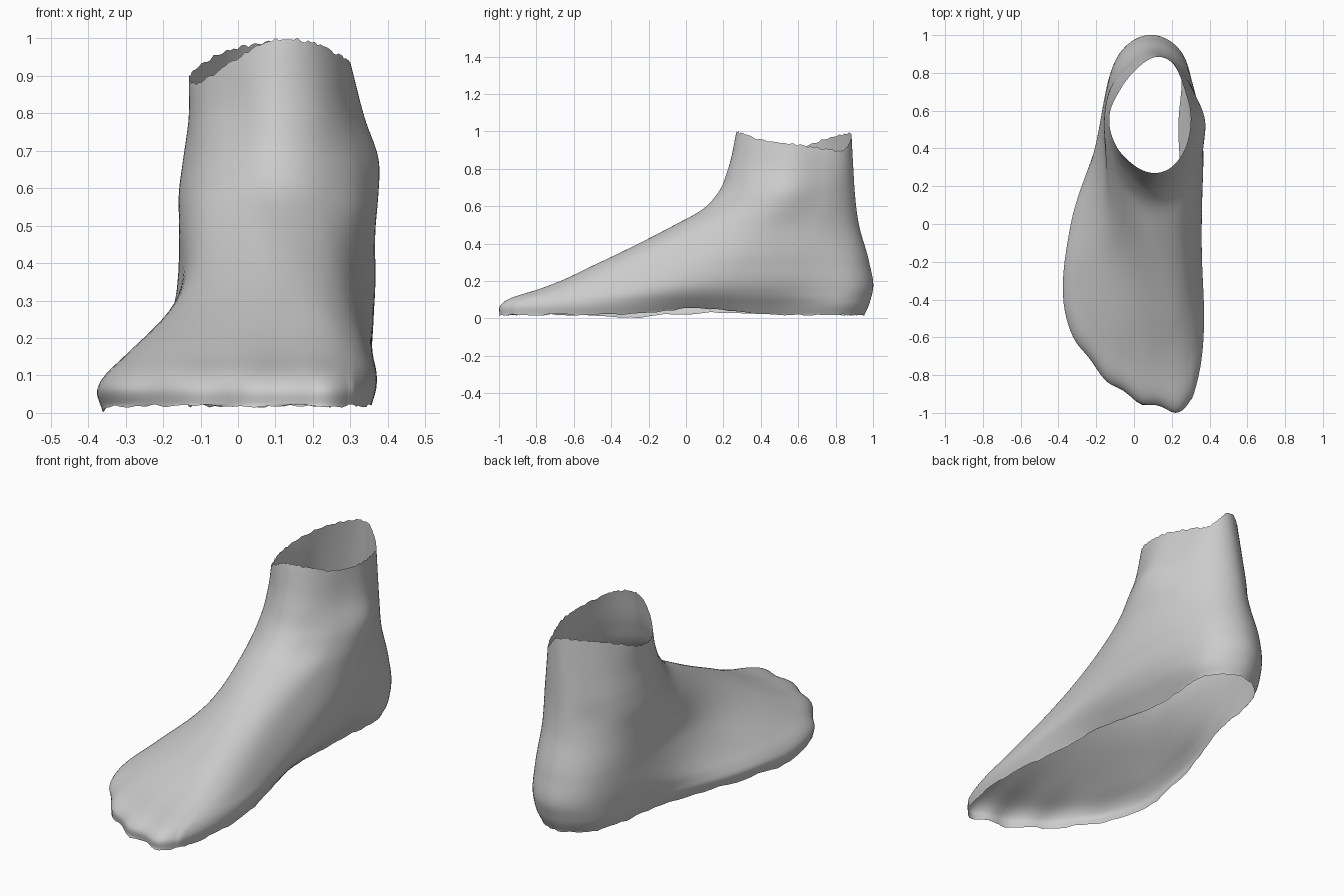
import bpy, math, random

random.seed(4)
SEG, RINGS = 128, 84

# Horizontal sections: z, front y, back y, then x of 11 points round the ring
# (front, five up the inner side, five back down the outer side)
SECTIONS = [
    (0.02, -0.985, 0.955, 0.22, 0.325, 0.355, 0.28, 0.235, 0.245, -0.085, -0.165, -0.325, -0.345, -0.105),
    (0.07, -0.98, 0.978, 0.22, 0.33, 0.37, 0.31, 0.268, 0.265, -0.095, -0.175, -0.335, -0.36, -0.11),
    (0.11, -0.925, 0.99, 0.21, 0.325, 0.37, 0.332, 0.295, 0.27, -0.095, -0.175, -0.305, -0.34, -0.11),
    (0.15, -0.80, 1.00, 0.20, 0.32, 0.36, 0.347, 0.312, 0.268, -0.09, -0.175, -0.26, -0.30, -0.11),
    (0.30, -0.46, 0.98, 0.17, 0.275, 0.33, 0.365, 0.335, 0.255, -0.08, -0.16, -0.165, -0.15, -0.01),
    (0.50, -0.06, 0.925, 0.115, 0.235, 0.32, 0.368, 0.325, 0.225, -0.04, -0.14, -0.155, -0.105, 0.01),
    (0.58, 0.085, 0.912, 0.11, 0.225, 0.328, 0.375, 0.315, 0.215, -0.02, -0.13, -0.158, -0.11, 0.00),
    (0.67, 0.17, 0.903, 0.11, 0.225, 0.328, 0.377, 0.305, 0.21, -0.01, -0.115, -0.148, -0.105, 0.00),
    (0.80, 0.225, 0.895, 0.11, 0.22, 0.30, 0.34, 0.285, 0.21, 0.01, -0.09, -0.133, -0.10, 0.01),
    (1.00, 0.27, 0.885, 0.11, 0.21, 0.28, 0.30, 0.262, 0.21, 0.04, -0.06, -0.13, -0.10, 0.00),
]
# Height of the torn ankle rim round the ring, starting at the front
RIM = [1.0, 0.985, 0.95, 0.93, 0.91, 0.90, 0.985, 0.985, 0.955, 0.90, 0.885, 0.95]


def around(values, u):
    """Smooth closed interpolation, u in 0..1."""
    n = len(values)
    i = int(u * n)
    t = u * n - i
    p0, p1, p2, p3 = (values[(i + k) % n] for k in (-1, 0, 1, 2))
    return 0.5 * (2 * p1 + (p2 - p0) * t + (2 * p0 - 5 * p1 + 4 * p2 - p3) * t * t
                  + (3 * p1 - p0 - 3 * p2 + p3) * t ** 3)


def slope(i, c):
    """Tangent of column c at section i, weighted by the height steps."""
    def step(a):
        p, q = SECTIONS[a], SECTIONS[a + 1]
        return (q[c] - p[c]) / (q[0] - p[0]), q[0] - p[0]
    if i == 0:
        return step(0)[0]
    if i == len(SECTIONS) - 1:
        return step(i - 1)[0]
    (d0, h0), (d1, h1) = step(i - 1), step(i)
    return (d0 * h1 + d1 * h0) / (h0 + h1)


def section(z):
    """Smooth interpolation of the sections by height."""
    i = max(k for k in range(len(SECTIONS) - 1) if SECTIONS[k][0] <= z + 1e-9)
    a, b = SECTIONS[i], SECTIONS[i + 1]
    h = b[0] - a[0]
    t = (z - a[0]) / h
    return [a[c] * (2 * t**3 - 3 * t**2 + 1) + slope(i, c) * h * (t**3 - 2 * t**2 + t)
            + b[c] * (3 * t**2 - 2 * t**3) + slope(i + 1, c) * h * (t**3 - t**2)
            for c in range(1, len(a))]


def bump(value, centre, width):
    return math.exp(-((value - centre) / width) ** 2)


verts, faces = [], []
for r in range(RINGS):
    z0 = 0.02 + 0.98 * (r / (RINGS - 1)) ** 1.4     # closer rings near the sole
    s = section(z0)
    front, back = s[:2]
    high = max(0, (z0 - 0.6) / 0.4)
    xs = s[2:8] + [0.09 + 0.04 * high] + s[8:]      # heel tendon drifts inward
    for j in range(SEG):
        u = j / SEG
        x = around(xs, u)
        y = front + (back - front) * (1 - math.cos(2 * math.pi * u)) / 2
        z = z0
        # toe scallops
        toe = max(0, min(1, (-0.5 - y) / 0.15)) * max(0, min(1, (0.22 - z0) / 0.14))
        if x < 0.3:
            y -= 0.015 * toe * math.cos(2 * math.pi * (x - 0.22) / 0.185)
        # uneven sole edge, raised at the arch
        low = max(0, 1 - (z0 - 0.02) / 0.2) ** 2
        if u < 0.5:
            z += 0.035 * low * bump(y, 0.05, 0.24)
        else:
            z += low * (0.012 * bump(y, 0.2, 0.25) - 0.018 * bump(y, -0.3, 0.1))
        # sloping ankle rim
        z += (around(RIM, u) - 1) * high * high
        if r in (0, RINGS - 1):
            z += random.uniform(-0.006, 0.004)
        verts.append((x, y, max(z, 0)))

for r in range(RINGS - 1):
    for j in range(SEG):
        a, b = r * SEG + j, r * SEG + (j + 1) % SEG
        faces.append((a, b, b + SEG, a + SEG))

# Foot shell, open at the sole and the ankle
mesh = bpy.data.meshes.new("foot_shell")
mesh.from_pydata(verts, [], faces)
mesh.shade_smooth()
foot = bpy.data.objects.new("foot_shell", mesh)
bpy.context.collection.objects.link(foot)

# Light relaxing of the section transitions
relax = foot.modifiers.new("relax", 'SMOOTH')
relax.factor, relax.iterations = 0.5, 4
inner = foot.vertex_groups.new(name="inner")
inner.add(list(range(SEG, SEG * (RINGS - 1))), 1.0, 'REPLACE')
relax.vertex_group = "inner"
